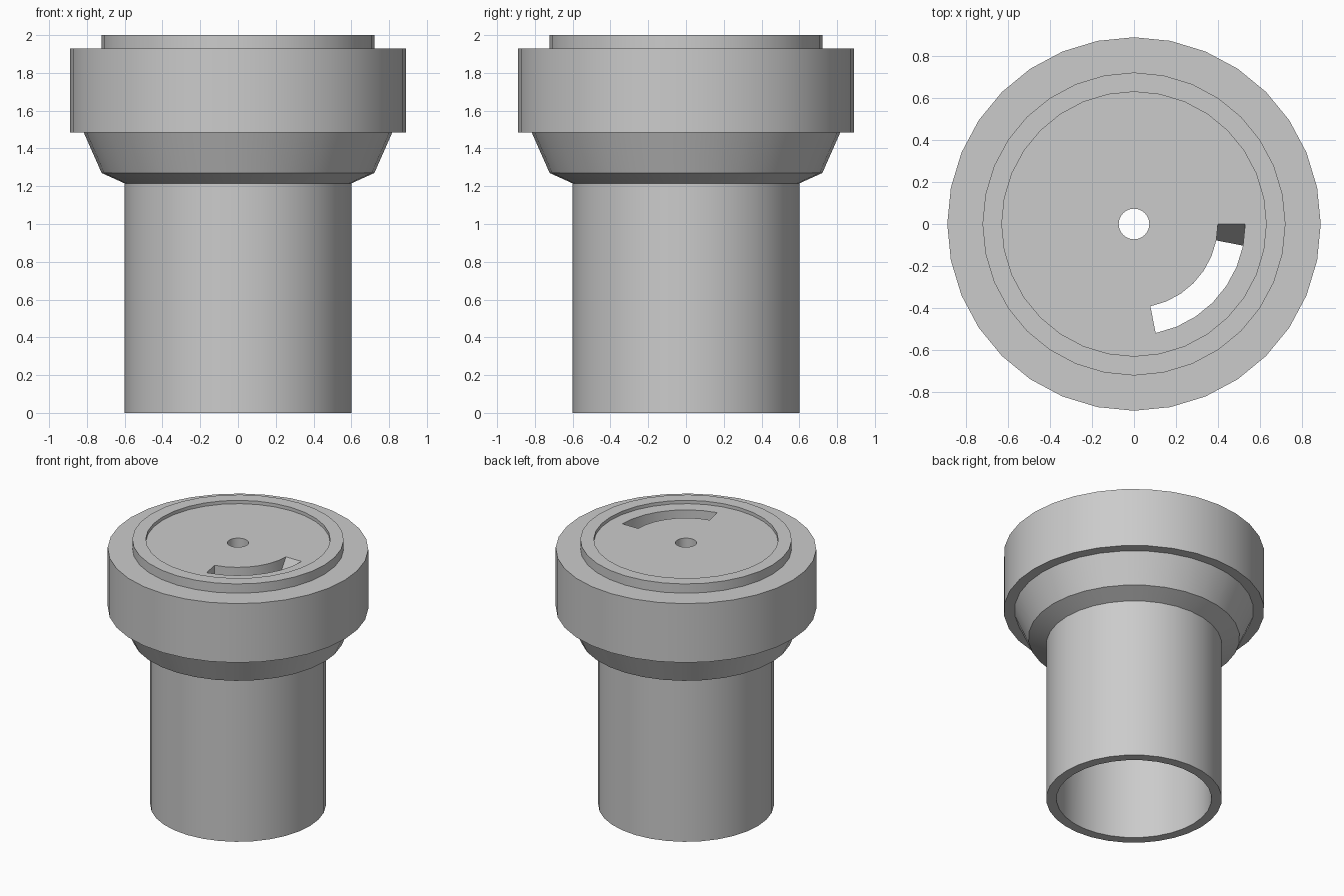
import bpy, bmesh, math

if "Cube" in bpy.data.objects:
    bpy.data.objects.remove(bpy.data.objects["Cube"])

SEG = 32
FLOOR, UNDER = 1.975, 1.83      # top plate surfaces
SLOT = range(SEG - 7, SEG)      # segments cut by the curved slot
RAMP = SEG - 1                  # slot segment holding the sloped end

# closed half-section (radius, height), starting at the centre hole
profile = [(0.073, FLOOR), (0.40, FLOOR), (0.53, FLOOR), (0.63, FLOOR),
           (0.63, 2.0), (0.722, 2.0), (0.722, 1.93), (0.89, 1.93),
           (0.89, 1.485), (0.817, 1.485), (0.722, 1.27), (0.60, 1.215),
           (0.60, 0.0), (0.53, 0.0), (0.53, UNDER), (0.40, UNDER),
           (0.073, UNDER)]
N = len(profile)

bm = bmesh.new()
rings = []
for i in range(SEG):
    a = 2 * math.pi * i / SEG
    rings.append([bm.verts.new((r * math.cos(a), r * math.sin(a), z))
                  for r, z in profile])

for i in range(SEG):
    p, q = rings[i], rings[(i + 1) % SEG]
    for k in range(N):
        n = (k + 1) % N
        # slot opening: leave out the plate's top, and its underside
        if i in SLOT and (k == 1 or (k == 14 and i != RAMP)):
            continue
        bm.faces.new((p[k], p[n], q[n], q[k]))
    # slot side walls
    if i == RAMP:
        bm.faces.new((p[15], p[14], q[2], q[1]))
        bm.faces.new((p[1], p[15], q[1]))
        bm.faces.new((p[2], q[2], p[14]))
    elif i in SLOT:
        bm.faces.new((p[1], p[15], q[15], q[1]))
        bm.faces.new((p[2], q[2], q[14], p[14]))

# square end of the slot
e = rings[SLOT[0]]
bm.faces.new((e[1], e[2], e[14], e[15]))

# the ramp's thin outer edge meets the underside corner
bmesh.ops.recalc_face_normals(bm, faces=bm.faces[:])
mesh = bpy.data.meshes.new("slotted_pipe_cap")
bm.to_mesh(mesh)
bm.free()

cap = bpy.data.objects.new("slotted_pipe_cap", mesh)
bpy.context.collection.objects.link(cap)
bpy.context.view_layer.objects.active = cap
cap.select_set(True)
bpy.ops.object.shade_smooth_by_angle(angle=math.radians(20))
